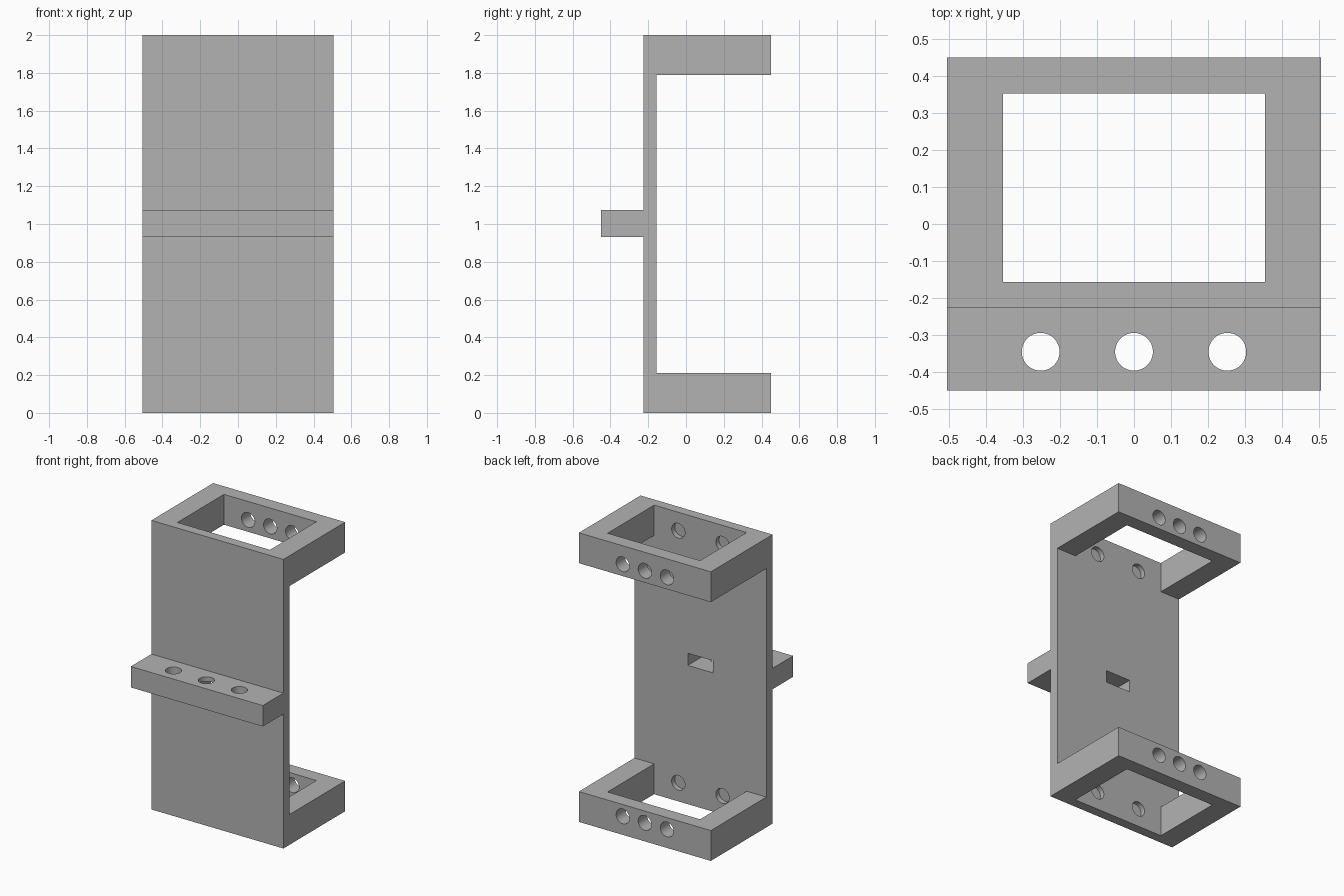
import bpy, bmesh, math
from mathutils import Vector

cube = bpy.data.objects.get("Cube")
if cube:
    bpy.data.objects.remove(cube, do_unlink=True)

grey = bpy.data.materials.new("plain grey")
grey.use_nodes = True
GREY = (0.45, 0.45, 0.45, 1)
grey.diffuse_color = GREY
grey.node_tree.nodes["Principled BSDF"].inputs["Base Color"].default_value = GREY

W = 0.505                 # half width
PLATE = -0.157            # inner face of the plate
RIM = 0.21                # height of the end frames


def link(name, bm):
    bmesh.ops.recalc_face_normals(bm, faces=bm.faces)
    mesh = bpy.data.meshes.new(name)
    bm.to_mesh(mesh)
    bm.free()
    obj = bpy.data.objects.new(name, mesh)
    bpy.context.collection.objects.link(obj)
    mesh.materials.append(grey)
    return obj


def box(name, lo, hi):
    bm = bmesh.new()
    bmesh.ops.create_cube(bm, size=1)
    lo, hi = Vector(lo), Vector(hi)
    for v in bm.verts:
        v.co = (lo + hi) / 2 + v.co * (hi - lo)
    return link(name, bm)


def bore(name, start, end, radius=0.051):
    start, end = Vector(start), Vector(end)
    axis = end - start
    bm = bmesh.new()
    bmesh.ops.create_cone(bm, cap_ends=True, segments=48, radius1=radius,
                          radius2=radius, depth=axis.length)
    turn = Vector((0, 0, 1)).rotation_difference(axis)
    for v in bm.verts:
        v.co = turn @ v.co + (start + end) / 2
    return link(name, bm)


# C-shaped side profile with the front ledge, extruded across the width
profile = [(-0.225, 0), (0.45, 0), (0.45, RIM), (PLATE, RIM), (PLATE, 2 - RIM),
           (0.45, 2 - RIM), (0.45, 2), (-0.225, 2), (-0.225, 1.075),
           (-0.45, 1.075), (-0.45, 0.93), (-0.225, 0.93)]
bm = bmesh.new()
face = bm.faces.new([bm.verts.new((-W, y, z)) for y, z in profile])
side = bmesh.ops.extrude_face_region(bm, geom=[face])["geom"]
bmesh.ops.translate(bm, vec=(2 * W, 0, 0),
                    verts=[g for g in side if isinstance(g, bmesh.types.BMVert)])
bracket = link("bracket", bm)

# Window through both end frames, and the nut slot behind the ledge
cutters = [box("frame_window", (-0.354, PLATE, -0.1), (0.354, 0.352, 2.1)),
           box("nut_slot", (-0.096, -0.435, 0.96), (0.096, PLATE + 0.1, 1.044))]

# Vertical bolt holes in the ledge
for x in (-0.252, 0, 0.252):
    cutters.append(bore("ledge_hole", (x, -0.345, 0.8), (x, -0.345, 1.2)))

# Holes through the rear bars, and shallow pockets facing them in the plate
for z in (0.128, 2 - 0.128):
    for x in (-0.169, 0, 0.169):
        cutters.append(bore("rear_hole", (x, 0.3, z), (x, 0.5, z)))
        if x:
            cutters.append(bore("plate_pocket", (x, PLATE - 0.035, z),
                                (x, PLATE + 0.1, z)))

# Cut everything, then discard the cutters
bpy.context.view_layer.objects.active = bracket
for cutter in cutters:
    cutter.hide_render = True
    mod = bracket.modifiers.new("cut", "BOOLEAN")
    mod.operation = "DIFFERENCE"
    mod.solver = "EXACT"
    mod.object = cutter
    bpy.ops.object.modifier_apply(modifier=mod.name)
    bpy.data.objects.remove(cutter, do_unlink=True)

# Smooth bores, sharp edges elsewhere
bpy.ops.object.select_all(action="DESELECT")
bracket.select_set(True)
bpy.ops.object.shade_smooth_by_angle(angle=math.radians(30))
